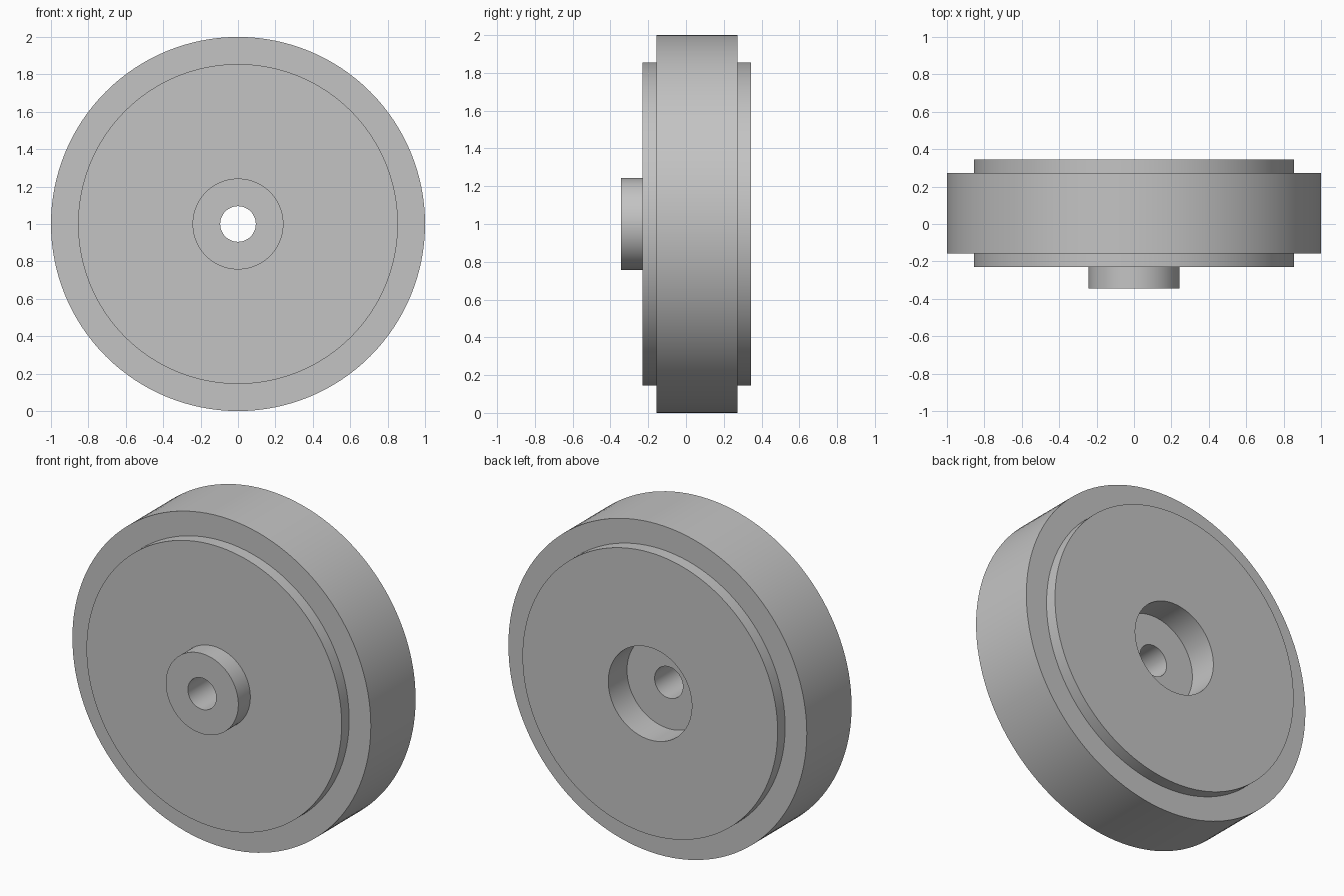
import bpy, bmesh, math
from mathutils import Matrix, Vector

cube = bpy.data.objects.get("Cube")
if cube:
    bpy.data.objects.remove(cube, do_unlink=True)

# Single plain grey
grey = bpy.data.materials.new("plain_grey")
grey.use_nodes = True
colour = (0.55, 0.55, 0.55, 1)
grey.diffuse_color = colour
grey.node_tree.nodes["Principled BSDF"].inputs["Base Color"].default_value = colour

SEGMENTS = 128
CENTRE = Vector((0, 0, 1))

# Radii and depths along the axle
BORE, HUB, RECESS, FLANGE, RIM = 0.095, 0.243, 0.28, 0.855, 1.0
HUB_FRONT, FLANGE_FRONT, RIM_FRONT = -0.344, -0.229, -0.157
RECESS_FLOOR, RIM_BACK, FLANGE_BACK = 0.165, 0.272, 0.344


def lathe(name, profile, material):
    """Spin a closed (radius, depth) profile around the y axis."""
    bm = bmesh.new()
    verts = [bm.verts.new((r, y, 0)) for r, y in profile]
    edges = [bm.edges.new((v, verts[i - 1])) for i, v in enumerate(verts)]
    bmesh.ops.spin(bm, geom=verts + edges, cent=(0, 0, 0), axis=(0, 1, 0),
                   angle=math.tau, steps=SEGMENTS)
    bmesh.ops.remove_doubles(bm, verts=bm.verts, dist=0.0001)
    bmesh.ops.recalc_face_normals(bm, faces=bm.faces)
    mesh = bpy.data.meshes.new(name)
    bm.to_mesh(mesh)
    bm.free()
    mesh.materials.append(material)
    obj = bpy.data.objects.new(name, mesh)
    obj.matrix_world = Matrix.Translation(CENTRE)
    bpy.context.collection.objects.link(obj)
    bpy.ops.object.select_all(action="DESELECT")
    obj.select_set(True)
    bpy.context.view_layer.objects.active = obj
    bpy.ops.object.shade_smooth_by_angle(angle=math.radians(30))
    return obj


# Wheel: front hub, stepped flanges, wide rim, counterbored back, through bore
lathe("wheel", [
    (BORE, HUB_FRONT), (HUB, HUB_FRONT),
    (HUB, FLANGE_FRONT), (FLANGE, FLANGE_FRONT),
    (FLANGE, RIM_FRONT), (RIM, RIM_FRONT),
    (RIM, RIM_BACK), (FLANGE, RIM_BACK),
    (FLANGE, FLANGE_BACK), (RECESS, FLANGE_BACK),
    (RECESS, RECESS_FLOOR), (BORE, RECESS_FLOOR),
], grey)
